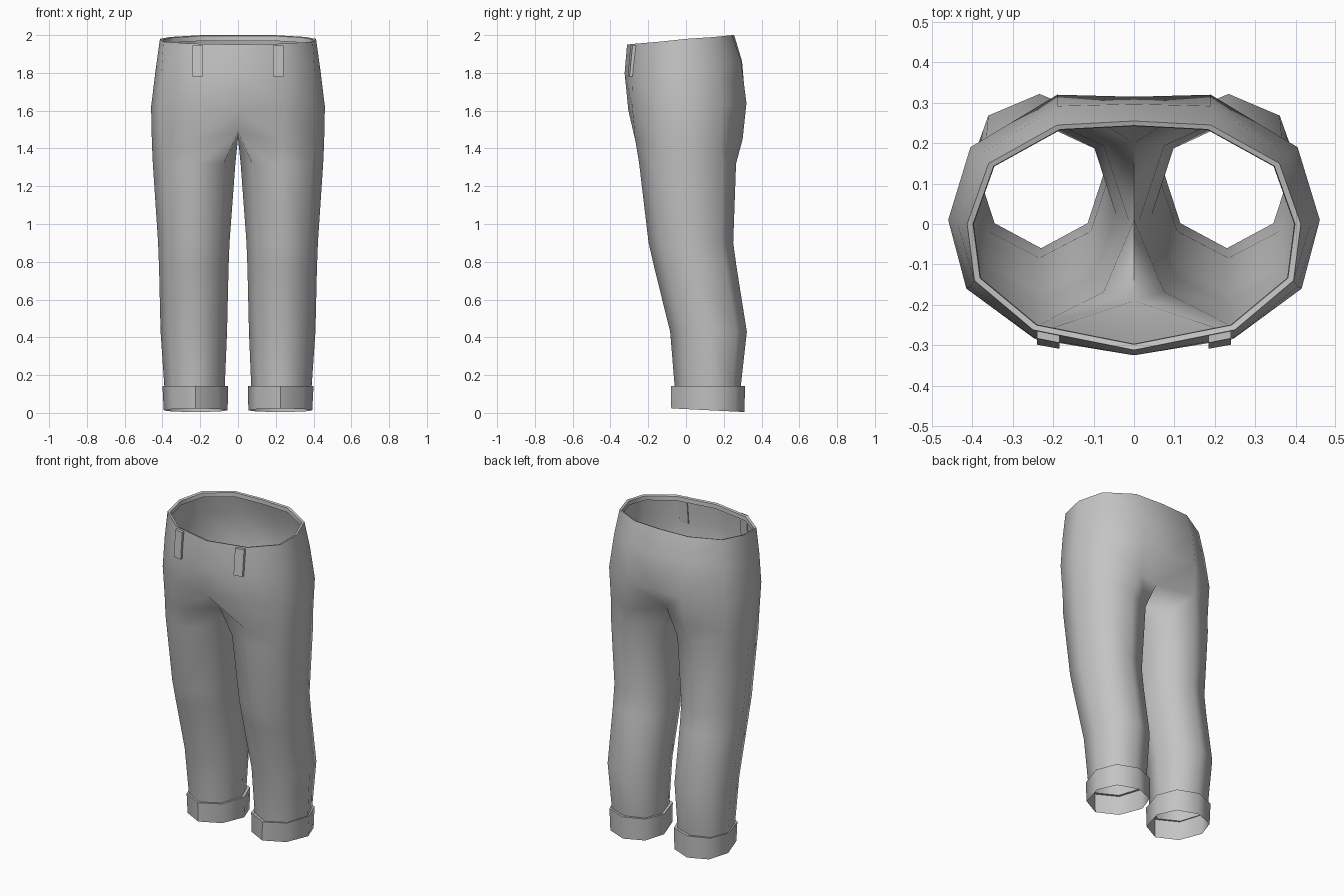
import bpy
import bmesh

if "Cube" in bpy.data.objects:
    bpy.data.objects.remove(bpy.data.objects["Cube"])

mat = bpy.data.materials.new("grey cloth")
mat.diffuse_color = (0.55, 0.55, 0.55, 1)
mat.use_nodes = True
mat.node_tree.nodes["Principled BSDF"].inputs["Base Color"].default_value = mat.diffuse_color


def finish(name, bm, angle):
    """Turn a half mesh into a mirrored, smooth-shaded object."""
    bmesh.ops.recalc_face_normals(bm, faces=bm.faces[:])
    me = bpy.data.meshes.new(name)
    bm.to_mesh(me)
    bm.free()
    me.materials.append(mat)
    ob = bpy.data.objects.new(name, me)
    bpy.context.collection.objects.link(ob)
    mod = ob.modifiers.new("mirror", 'MIRROR')
    mod.use_clip = True
    mod.merge_threshold = 0.0005
    bpy.ops.object.select_all(action='DESELECT')
    ob.select_set(True)
    bpy.context.view_layer.objects.active = ob
    bpy.ops.object.modifier_apply(modifier=mod.name)
    bpy.ops.object.shade_smooth_by_angle(angle=angle)
    return ob


def add_ring(bm, pts):
    return [bm.verts.new(p) for p in pts]


def bridge(bm, a, b, closed):
    n = len(a)
    for i in range(n if closed else n - 1):
        j = (i + 1) % n
        bm.faces.new((a[i], a[j], b[j], b[i]))


def leg_ring(z, xi, xo, yf, ym, yb, tilt=0.0):
    """Eight points: front, round the outside to the back, then the inside."""
    cx, hx = (xi + xo) / 2, (xo - xi) / 2
    fy, by = yf + 0.31 * (ym - yf), yb - 0.28 * (yb - ym)
    pts = [(cx, yf), (cx + .72 * hx, fy), (xo, ym), (cx + .72 * hx, by),
           (cx, yb), (cx - .72 * hx, by), (xi, ym), (cx - .72 * hx, fy)]
    return [(x, y, z - tilt * (y - ym)) for x, y in pts]


# Trousers: half hips, front centre round the side to back centre
hips = [
    [(0, -.312, 1.95), (.25, -.262, 1.955), (.395, -.14, 1.965), (.413, 0, 1.98),
     (.36, .15, 1.99), (.19, .245, 2.0), (0, .255, 2.0)],
    [(0, -.325, 1.80), (.25, -.28, 1.80), (.405, -.155, 1.80), (.437, 0, 1.81),
     (.385, .17, 1.83), (.19, .292, 1.86), (0, .297, 1.86)],
    [(0, -.305, 1.60), (.245, -.285, 1.62), (.415, -.16, 1.62), (.46, .01, 1.62),
     (.405, .19, 1.63), (.19, .32, 1.64), (0, .315, 1.64)],
    [(0, -.19, 1.485), (.235, -.268, 1.44), (.408, -.15, 1.43), (.456, .01, 1.43),
     (.40, .18, 1.43), (.2, .30, 1.45), (0, .20, 1.49)],
]
bm = bmesh.new()
rings = [add_ring(bm, r) for r in hips]
for a, b in zip(rings, rings[1:]):
    bridge(bm, a, b, False)

# Waist lip turned inwards
lip = add_ring(bm, [(x * .965, y * .955, z - .004) for x, y, z in hips[0]])
hem = add_ring(bm, [(x * .96, y * .95, z - .03) for x, y, z in hips[0]])
bridge(bm, rings[0], lip, False)
bridge(bm, lip, hem, False)

# Legs continue from the crotch
crotch = bm.verts.new((0, .01, 1.455))
low = rings[-1]
prev = low[1:] + [crotch, low[0]]
legs = [
    (1.32, .014, .451, -.248, .01, .265),
    (.90, .045, .423, -.198, .025, .25),
    (.77, .05, .418, -.168, .05, .268),
    (.43, .058, .41, -.084, .13, .322),
    (.14, .07, .39, -.06, .14, .29),
]
for spec in legs:
    ring = add_ring(bm, leg_ring(*spec))
    bridge(bm, prev, ring, True)
    prev = ring
finish("trousers", bm, 1.1)

# Turned-up cuffs: a lip on the leg and an outer band
bm = bmesh.new()
prev = None
for spec in [(.14, .07, .39, -.06, .14, .29),
             (.143, .052, .40, -.08, .14, .312),
             (.013, .055, .393, -.078, .14, .31, .05)]:
    ring = add_ring(bm, leg_ring(*spec))
    if prev:
        bridge(bm, prev, ring, True)
    prev = ring
finish("cuffs", bm, 0.9)

# Front belt loops, following the slope of the waist
bm = bmesh.new()
loops = []
for z, y0, slope in ((1.945, -.313, .2), (1.78, -.324, .18)):
    loops.append(add_ring(bm, [(x, y0 + slope * x + off, z) for x, off in
                               ((.185, -.018), (.24, -.018), (.24, .004), (.185, .004))]))
bridge(bm, loops[0], loops[1], True)
bm.faces.new(loops[0])
bm.faces.new(loops[1])
finish("belt_loops", bm, 0.5)
